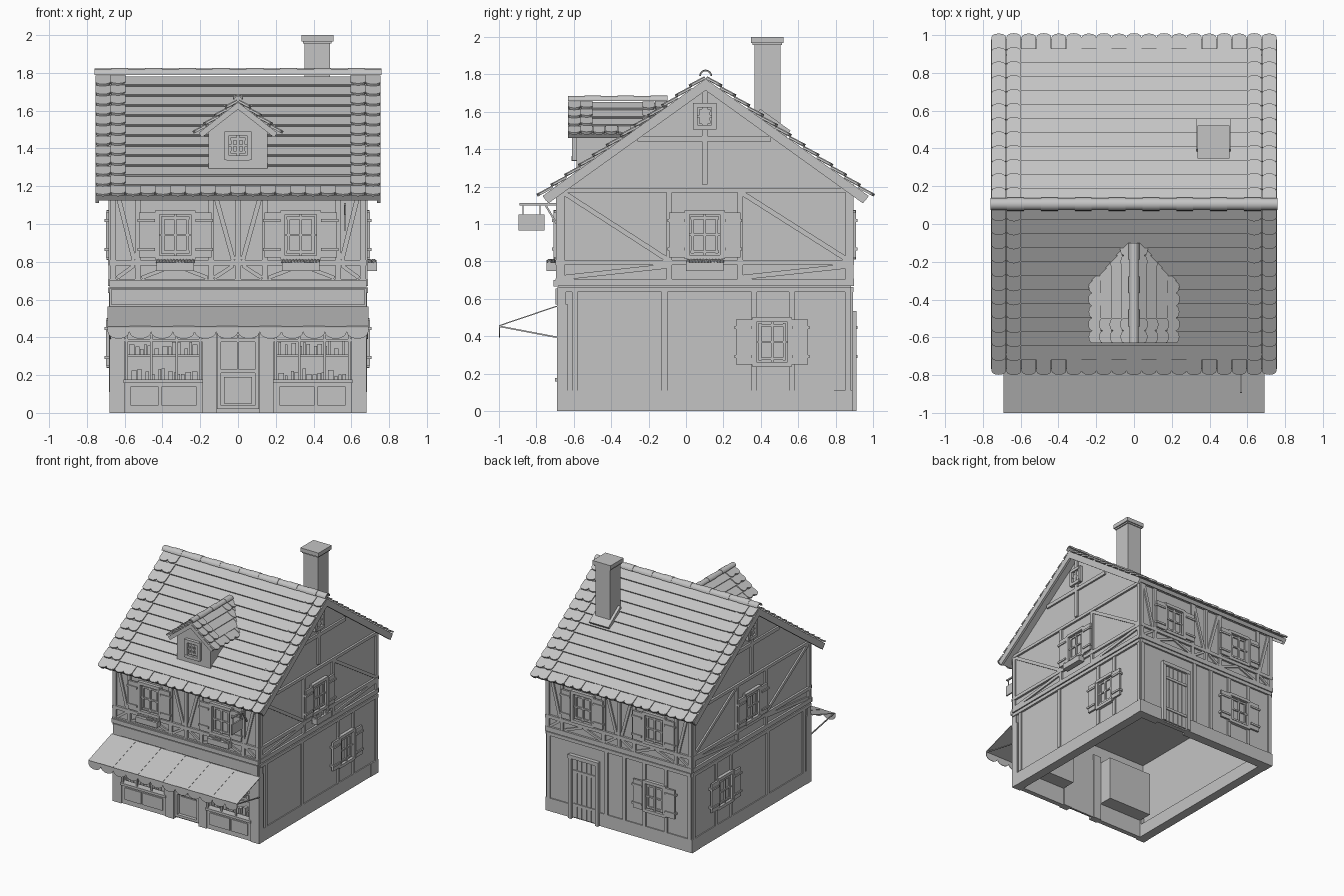
import bpy, bmesh, math, random
from mathutils import Matrix, Vector

random.seed(4)
if "Cube" in bpy.data.objects:
    bpy.data.objects.remove(bpy.data.objects["Cube"])

clay = bpy.data.materials.new("plain_grey")
clay.use_nodes = True
GREY = (0.55, 0.55, 0.55, 1)
clay.diffuse_color = GREY
clay.node_tree.nodes["Principled BSDF"].inputs["Base Color"].default_value = GREY


def frame(origin, a, b, c):
    """Local axes a, b, c placed at origin."""
    m = Matrix((a, b, c)).transposed().to_4x4()
    m.translation = origin
    return m


def box(bm, m, lo, hi):
    lo, hi = Vector(lo), Vector(hi)
    t = Matrix.Translation((lo + hi) / 2) @ Matrix.Diagonal((hi - lo).to_4d())
    t[3][3] = 1
    bmesh.ops.create_cube(bm, size=1, matrix=m @ t)


def beam(bm, m, p, q, w=0.03, d=0.015):
    """Timber between two (along, height) points on a wall."""
    d2 = Vector(q) - Vector(p)
    mid = (Vector(p) + Vector(q)) / 2
    t = m @ Matrix.Translation((mid.x, d / 2, mid.y)) @ Matrix.Rotation(-math.atan2(d2.y, d2.x), 4, 'Y')
    box(bm, t, (-d2.length / 2, -d / 2, -w / 2), (d2.length / 2, d / 2, w / 2))


def prism(bm, m, pts, depth):
    f = bm.faces.new([bm.verts.new(m @ Vector((x, y, 0))) for x, y in pts])
    ext = bmesh.ops.extrude_face_region(bm, geom=[f])["geom"]
    shift = m.to_3x3() @ Vector((0, 0, depth))
    bmesh.ops.translate(bm, vec=shift, verts=[v for v in ext if isinstance(v, bmesh.types.BMVert)])
    bm.faces.new([l.vert for l in f.loops]) if not f.is_valid else None


def arc(r, n=8, start=0, end=math.pi, sy=1):
    return [(r * math.cos(start + (end - start) * i / n),
             sy * r * math.sin(start + (end - start) * i / n)) for i in range(n + 1)]


def finish(bm, name, smooth=False):
    bmesh.ops.recalc_face_normals(bm, faces=bm.faces)
    me = bpy.data.meshes.new(name)
    bm.to_mesh(me)
    bm.free()
    me.materials.append(clay)
    ob = bpy.data.objects.new(name, me)
    bpy.context.collection.objects.link(ob)
    if smooth:
        bpy.ops.object.select_all(action='DESELECT')
        ob.select_set(True)
        bpy.context.view_layer.objects.active = ob
        bpy.ops.object.shade_smooth_by_angle()
    return ob


X, Y, Z = Vector((1, 0, 0)), Vector((0, 1, 0)), Vector((0, 0, 1))
WORLD = Matrix.Identity(4)
# wall frames: along, outward, up
FRONT = frame((0, -0.68, 0), X, -Y, Z)
BACK = frame((0, 0.88, 0), X, Y, Z)
RIGHT = frame((0.67, 0, 0), Y, X, Z)
LEFT = frame((-0.67, 0, 0), Y, -X, Z)
RIDGE_Y, RIDGE_Z, PITCH = 0.105, 1.775, math.atan(0.718)

# upper storey with gables
bm = bmesh.new()
apex = RIDGE_Z - 0.02
low = apex - 0.785 * 0.718
prism(bm, frame((-0.67, 0, 0), Y, Z, X),
      [(-0.68, 0.66), (0.88, 0.66), (0.88, low), (RIDGE_Y, apex), (-0.68, low)], 1.34)
finish(bm, "upper_storey")

# ground floor walls, open underneath
bm = bmesh.new()
for m in (LEFT, RIGHT):
    box(bm, m, (-0.68, -0.04, 0), (0.88, 0, 0.67))
    box(bm, m, (-0.69, -0.07, 0), (0.79, 0.008, 0.11))
    box(bm, m, (0.79, -0.07, 0), (0.89, 0.011, 0.11))
box(bm, BACK, (-0.67, -0.04, 0), (0.67, 0, 0.67))
box(bm, BACK, (-0.67, -0.07, 0), (0.18, 0.009, 0.11))
box(bm, BACK, (0.46, -0.07, 0), (0.67, 0.009, 0.11))
finish(bm, "ground_walls")


def window(m, a, z, w=0.19, h=0.24, shutters=0.085):
    bm = bmesh.new()
    x0, x1, z0, z1 = a - w / 2, a + w / 2, z - h / 2, z + h / 2
    box(bm, m, (x0, 0, z0), (x1, 0.005, z1))
    for x in (x0, x1):
        beam(bm, m, (x, z0 - 0.01), (x, z1 + 0.01), 0.025, 0.025)
    for h2 in (z0, z1):
        beam(bm, m, (x0, h2), (x1, h2), 0.025, 0.027)
    t = 0.02
    for s in (-1, 1):
        beam(bm, m, (a + s * (w / 2 - 0.03), z0 + t), (a + s * (w / 2 - 0.03), z1 - t), 0.014, 0.014)
        beam(bm, m, (x0 + t, z + s * (h / 2 - 0.03)), (x1 - t, z + s * (h / 2 - 0.03)), 0.014, 0.015)
    beam(bm, m, (a, z0), (a, z1), 0.014, 0.018)
    beam(bm, m, (x0, z), (x1, z), 0.012, 0.016)
    for s in (-1, 1) if shutters else ():
        i, o = a + s * (w / 2 + 0.012), a + s * (w / 2 + 0.012 + shutters)
        box(bm, m, (min(i, o), 0.012, z0), (max(i, o), 0.028, z1))
        for k in (-1, 1):
            beam(bm, m, (i, z + k * h * 0.32), (o + s * 0.008, z + k * h * 0.32), 0.016, 0.036)
    finish(bm, "window")


def flower_box(m, a, z):
    bm = bmesh.new()
    box(bm, m, (a - 0.1, 0.015, z - 0.025), (a + 0.1, 0.065, z + 0.02))
    for i in range(12):
        p = m @ Vector((a - 0.09 + i * 0.0165, 0.04 + random.uniform(-0.015, 0.015), z + 0.026))
        bmesh.ops.create_icosphere(bm, subdivisions=1, radius=0.013, matrix=Matrix.Translation(p))
    finish(bm, "flower_box")


# timber framing on the long walls
for m in (FRONT, BACK):
    bm = bmesh.new()
    for h, w in ((0.69, 0.04), (0.795, 0.028), (1.19, 0.04)):
        beam(bm, m, (-0.68, h), (0.68, h), w, 0.017)
    for s in (-1, 1):
        for a in (0.662, 0.53, 0.142):
            beam(bm, m, (s * a, 0.69), (s * a, 1.2))
        beam(bm, m, (s * 0.64, 1.17), (s * 0.55, 0.81), 0.024, 0.012)
        beam(bm, m, (s * 0.125, 1.17), (s * 0.025, 0.81), 0.024, 0.012)
        for p, q in ((0.64, 0.55), (0.125, 0.025), (0.51, 0.34), (0.16, 0.33)):
            beam(bm, m, (s * p, 0.715), (s * q, 0.78), 0.02, 0.012)
    beam(bm, m, (0, 0.69), (0, 1.2))
    finish(bm, "long_wall_timbers")
    for a in (-0.332, 0.332):
        window(m, a, 0.942)
        if m is FRONT:
            flower_box(m, a, 0.775)

# timber framing on the gable walls
for m in (LEFT, RIGHT):
    bm = bmesh.new()
    for h, w in ((0.69, 0.035), (0.795, 0.028), (1.18, 0.025), (0.65, 0.028)):
        beam(bm, m, (-0.68, h), (0.88, h), w, 0.017)
    for a in (-0.665, -0.09, 0.29, 0.868):
        beam(bm, m, (a, 0.69), (a, 1.19))
    for a in (-0.595, -0.115, 0.365, 0.565, 0.865):
        beam(bm, m, (a, 0.11), (a, 0.65), 0.03, 0.012)
    for p, q in (((-0.65, 1.165), (-0.1, 0.81)), ((0.3, 1.165), (0.86, 0.81)),
                 ((-0.65, 0.715), (-0.1, 0.775)), ((0.3, 0.715), (0.86, 0.775))):
        beam(bm, m, p, q, 0.026, 0.012)
    beam(bm, m, (0.1, 1.21), (0.1, 1.72))
    beam(bm, m, (-0.26, 1.455), (0.455, 1.455))
    finish(bm, "gable_timbers")
    window(m, 0.1, 0.942)
    window(m, 0.46, 0.37)
    window(m, 0.1, 1.575, 0.1, 0.12, 0)
flower_box(RIGHT, 0.1, 0.775)

# back ground floor: posts, window and plank door
bm = bmesh.new()
beam(bm, BACK, (-0.67, 0.65), (0.67, 0.65), 0.028)
for a in (0.655, 0.12, -0.05, -0.235, -0.435, -0.655):
    beam(bm, BACK, (a, 0.11), (a, 0.65), 0.03, 0.012)
finish(bm, "back_posts")
window(BACK, -0.335, 0.37)
bm = bmesh.new()
for a in (0.195, 0.445):
    beam(bm, BACK, (a, 0), (a, 0.52), 0.03, 0.03)
beam(bm, BACK, (0.18, 0.52), (0.46, 0.52), 0.03, 0.032)
for i in range(5):
    box(bm, BACK, (0.212 + i * 0.044, 0, 0.01), (0.252 + i * 0.044, 0.012, 0.505))
for h in (0.12, 0.4):
    beam(bm, BACK, (0.21, h), (0.42, h), 0.022, 0.02)
finish(bm, "back_door")

# shop front
bm = bmesh.new()
box(bm, FRONT, (-0.68, -0.04, 0.5), (0.68, 0.008, 0.66))
box(bm, FRONT, (-0.67, 0, 0.57), (0.67, 0.018, 0.655))
box(bm, FRONT, (-0.68, 0, 0.665), (0.68, 0.028, 0.7))
for s in (-1, 1):
    fm = FRONT @ Matrix.Diagonal((s, 1, 1, 1))
    box(bm, fm, (0.6, -0.05, 0), (0.68, 0.01, 0.57))
    box(bm, fm, (0.115, -0.05, 0), (0.19, 0.01, 0.57))
    box(bm, fm, (0.19, -0.04, 0), (0.6, 0, 0.16))
    box(bm, fm, (0.185, -0.04, 0.158), (0.605, 0.02, 0.178))
    for a, b in ((0.22, 0.405), (0.42, 0.57)):
        box(bm, fm, (a, 0, 0.04), (b, 0.009, 0.14))
    for a in (0.2, 0.325, 0.46, 0.59):
        beam(bm, fm, (a, 0.17), (a, 0.5), 0.014, 0.004)
    beam(bm, fm, (0.19, 0.385), (0.6, 0.385), 0.012, 0.004)
    # display cabinet
    box(bm, fm, (0.19, -0.16, 0.15), (0.6, -0.15, 0.52))
    box(bm, fm, (0.19, -0.15, 0.15), (0.6, -0.04, 0.165))
    box(bm, fm, (0.19, -0.15, 0.295), (0.6, -0.04, 0.308))
    for a in (0.19, 0.59):
        box(bm, fm, (a, -0.15, 0.15), (a + 0.01, -0.04, 0.52))
finish(bm, "shop_front")

bm = bmesh.new()
for s in (-1, 1):
    for base in (0.165, 0.308):
        x = 0.215
        while x < 0.56:
            w = random.uniform(0.012, 0.03)
            box(bm, FRONT, (min(s * x, s * (x + w)), -0.1, base),
                (max(s * x, s * (x + w)), -0.06, base + random.uniform(0.03, 0.07)))
            x += w + random.choice((0.003, 0.006, 0.02))
finish(bm, "shelf_goods")

bm = bmesh.new()
box(bm, FRONT, (-0.115, -0.045, 0), (0.115, -0.03, 0.52))
box(bm, FRONT, (-0.075, -0.03, 0.05), (0.075, -0.022, 0.19))
for a in (-0.1, 0, 0.1):
    beam(bm, FRONT, (a, 0.23 if a == 0 else 0.02), (a, 0.52), 0.012 if a == 0 else 0.022, -0.03)
for h in (0.03, 0.22, 0.385):
    beam(bm, FRONT, (-0.11, h), (0.11, h), 0.02, -0.028)
finish(bm, "shop_door")

# striped awning with scalloped valance
bm = bmesh.new()
drop = math.atan2(0.105, 0.31)
slope = frame((0, -0.69, 0.562), X, Vector((0, -math.cos(drop), -math.sin(drop))),
              Vector((0, -math.sin(drop), math.cos(drop))))
for i in range(12):
    x = -0.69 + i * 0.115
    box(bm, slope, (x, 0, -0.004), (x + 0.115, 0.327, 0.002 * (i % 2)))
    prism(bm, frame((x + 0.0575, -0.998, 0.43), X, -Z, Y),
          [(0.0575, -0.025)] + arc(0.0575, 8, sy=0.65) + [(-0.0575, -0.025)], 0.004)
for s in (-1, 1):
    fm = frame((s * 0.68, 0, 0), Y, X, Z)
    beam(bm, fm, (-0.995, 0.453), (-0.69, 0.395), 0.008, 0.008)
finish(bm, "awning")

# hanging sign
bm = bmesh.new()
sign = frame((0.56, 0, 0), Y, X, Z)
beam(bm, sign, (-0.89, 1.105), (-0.68, 1.105), 0.012, 0.012)
beam(bm, sign, (-0.75, 1.1), (-0.69, 1.0), 0.01, 0.01)
box(bm, sign, (-0.895, 0, 0.965), (-0.755, 0.012, 1.05))
for a in (-0.87, -0.78):
    beam(bm, sign, (a, 1.05), (a, 1.1), 0.006, 0.006)
finish(bm, "hanging_sign")


def tiled_slope(bm, m, half, run, rows, tile):
    """Stepped courses with rounded tiles along the eave and both verges."""
    step = run / rows
    box(bm, m, (-half, 0, -0.03), (half, run - 0.02, 0))
    count = round(2 * half / tile)
    for r in range(rows):
        t = m @ Matrix.Translation((0, r * step, 0)) @ Matrix.Rotation(0.012 / step, 4, 'X')
        inner = half - tile * 1.5
        if r < rows - 1:
            box(bm, t, (-inner, 0, -0.002), (inner, step, 0.008))
        for c in range(count):
            if r < rows - 1 and 2 <= c < count - 2:
                continue
            x = -half + (c + 0.5) * 2 * half / count
            w = half / count * 0.98
            prism(bm, t @ Matrix.Translation((x, 0, 0)),
                  [(w, 0)] + [(a, step - w * 0.5 + b) for a, b in arc(w, 6, sy=0.6)] + [(-w, 0)],
                  0.012 + 0.004 * (c % 2))


def ridge_caps(bm, m, length, count, r):
    for i in range(count):
        q = r + 0.003 * (i % 2)
        t = m @ Matrix.Translation((0, 0, (i / count - 0.5) * length))
        prism(bm, t, arc(q) + arc(q - 0.007)[::-1], length / count)


# main roof
cp, sp = math.cos(PITCH), math.sin(PITCH)
slopes = [frame((0, RIDGE_Y, RIDGE_Z), X, Vector((0, s * cp, -sp)), Vector((0, s * sp, cp))) for s in (-1, 1)]
bm = bmesh.new()
for m in slopes:
    tiled_slope(bm, m, 0.755, 1.092, 12, 0.08)
    for s in (-1, 1):
        box(bm, m, (s * 0.745 - 0.01, 0, -0.05), (s * 0.745 + 0.01, 1.07, -0.02))
finish(bm, "main_roof")
bm = bmesh.new()
ridge_caps(bm, frame((0, RIDGE_Y, RIDGE_Z + 0.015), Y, Z, X), 1.52, 17, 0.032)
finish(bm, "ridge_caps", True)

# dormer
bm = bmesh.new()
prism(bm, frame((0, -0.585, 0), X, Z, Y),
      [(-0.155, 1.2), (0.155, 1.2), (0.155, 1.505), (0, 1.625), (-0.155, 1.505)], 0.4)
finish(bm, "dormer_body")
window(frame((0, -0.585, 0), X, -Y, Z), 0, 1.415, 0.12, 0.13, 0)
bm = bmesh.new()
dp = math.atan(0.78)
for s in (-1, 1):
    m = frame((0, -0.365, 1.645), Y, Vector((s * math.cos(dp), 0, -math.sin(dp))),
              Vector((s * math.sin(dp), 0, math.cos(dp))))
    tiled_slope(bm, m, 0.265, 0.285, 4, 0.066)
ridge_caps(bm, frame((0, -0.365, 1.658), X, Z, Y), 0.53, 6, 0.025)
finish(bm, "dormer_roof")

# chimney with cap and sloped flashing
bm = bmesh.new()
box(bm, WORLD, (0.352, 0.365, 1.4), (0.486, 0.505, 1.97))
box(bm, WORLD, (0.336, 0.347, 1.967), (0.505, 0.52, 2.0))
box(bm, WORLD, (0.344, 0.356, 1.955), (0.495, 0.512, 1.967))
box(bm, slopes[1], (0.33, 0.33, -0.01), (0.51, 0.53, 0.04))
finish(bm, "chimney")
